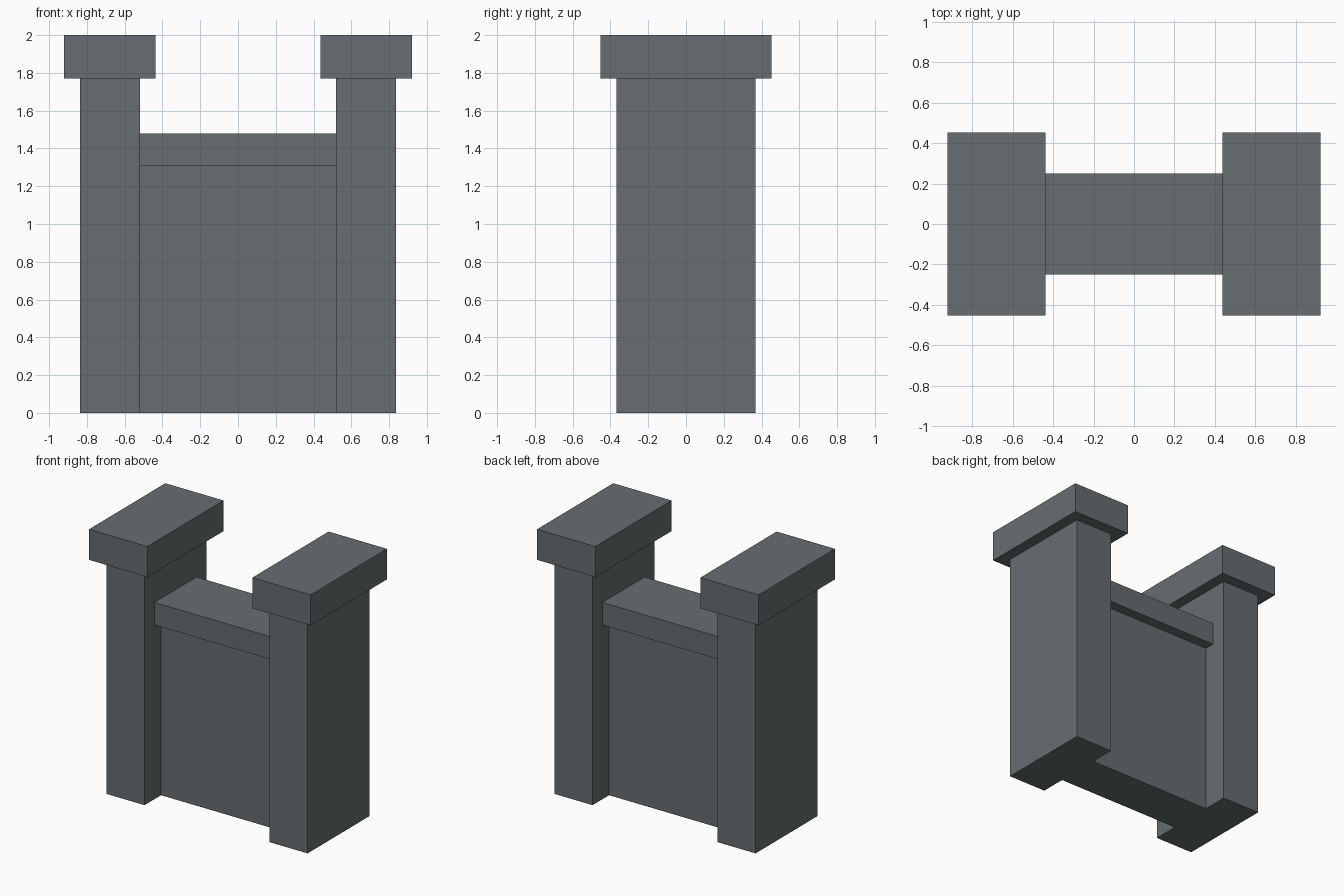
import bpy
import bmesh
from mathutils import Vector

if "Cube" in bpy.data.objects:
    bpy.data.objects.remove(bpy.data.objects["Cube"])

stone = bpy.data.materials.new("grey stone")
stone.diffuse_color = (0.135, 0.153, 0.160, 1.0)
stone.use_nodes = True
stone.node_tree.nodes["Principled BSDF"].inputs["Base Color"].default_value = stone.diffuse_color


def box(name, x, y, z):
    """Flat-faced box from (min, max) ranges."""
    bm = bmesh.new()
    bmesh.ops.create_cube(bm, size=1.0)
    lo, hi = Vector((x[0], y[0], z[0])), Vector((x[1], y[1], z[1]))
    bmesh.ops.scale(bm, vec=hi - lo, verts=bm.verts)
    bmesh.ops.translate(bm, vec=(lo + hi) / 2, verts=bm.verts)
    mesh = bpy.data.meshes.new(name)
    bm.to_mesh(mesh)
    bm.free()
    mesh.materials.append(stone)
    obj = bpy.data.objects.new(name, mesh)
    bpy.context.collection.objects.link(obj)
    return obj


# Pillars with overhanging caps, one on each side
for side, s in (("left", -1), ("right", 1)):
    box(f"{side}_pillar", sorted((s * 0.52, s * 0.837)), (-0.368, 0.368), (0, 1.77))
    box(f"{side}_pillar_cap", sorted((s * 0.437, s * 0.922)), (-0.453, 0.453), (1.77, 2.0))

# Low wall between the pillars, topped by a wider coping
box("wall_panel", (-0.52, 0.52), (-0.172, 0.172), (0, 1.31))
box("wall_coping", (-0.52, 0.52), (-0.25, 0.25), (1.31, 1.48))
